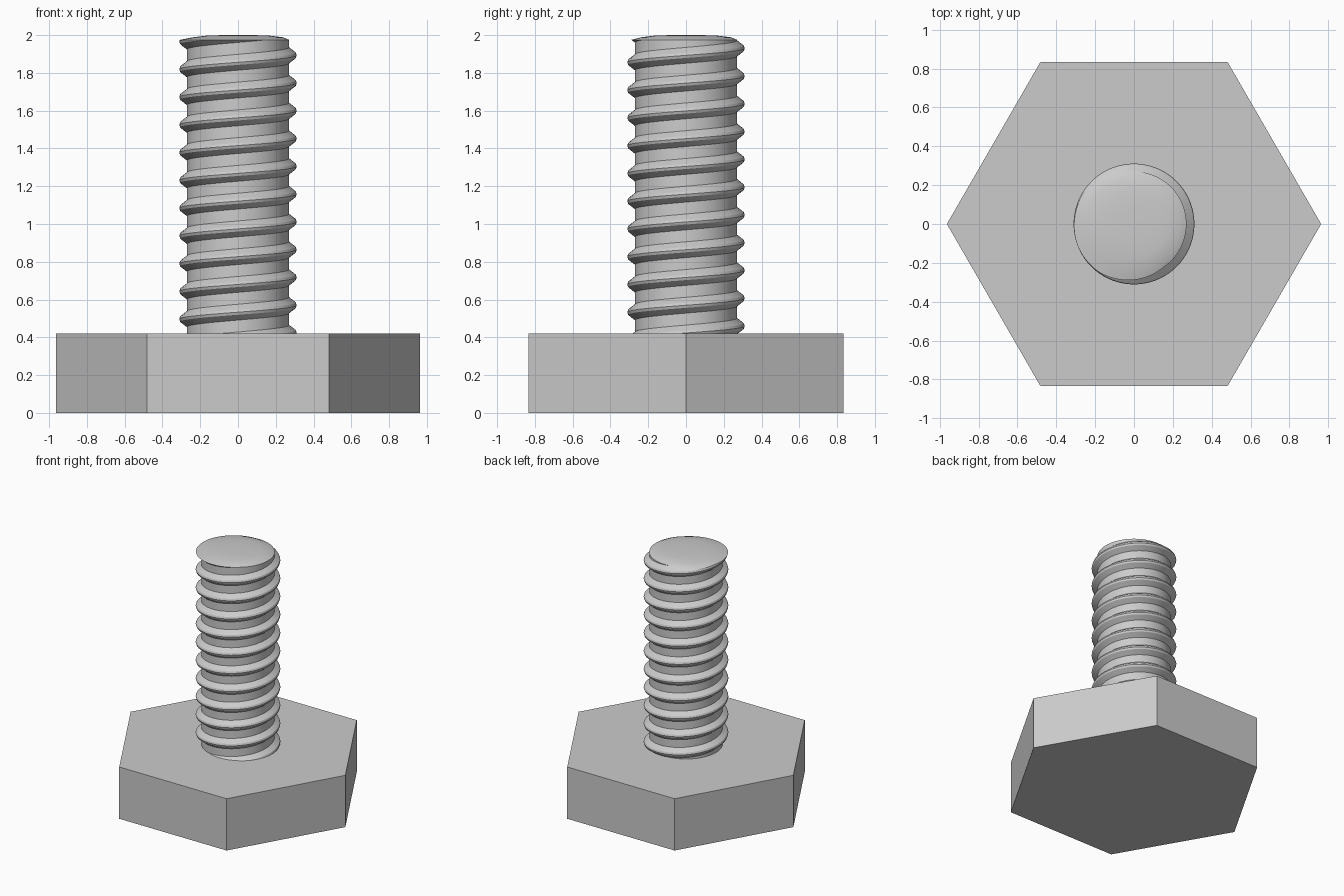
import bpy, bmesh
from math import sin, cos, pi, radians

if "Cube" in bpy.data.objects:
    bpy.data.objects.remove(bpy.data.objects["Cube"])

HEAD_R, HEAD_H = 0.963, 0.42
PITCH, SEGS = 0.147, 72
CREST_Z = 1.893                    # height of a crest on the +x side
BASE_Z, RIM_Z = 0.40, 1.975
# one tooth: (offset along the axis, radius)
TOOTH = [(-0.042, 0.27), (-0.014, 0.306), (0, 0.311), (0.014, 0.306), (0.042, 0.27)]

steel = bpy.data.materials.new("grey steel")
steel.use_nodes = True
grey = (0.6, 0.6, 0.6, 1)
steel.diffuse_color = grey
steel.node_tree.nodes["Principled BSDF"].inputs["Base Color"].default_value = grey


def finish(name, bm):
    bmesh.ops.recalc_face_normals(bm, faces=bm.faces)
    mesh = bpy.data.meshes.new(name)
    bm.to_mesh(mesh)
    bm.free()
    mesh.materials.append(steel)
    obj = bpy.data.objects.new(name, mesh)
    bpy.context.collection.objects.link(obj)
    return obj


def thread_radius(phase):
    """Radius at an axial distance from the nearest crest."""
    d = (phase + PITCH / 2) % PITCH - PITCH / 2
    for (a, ra), (b, rb) in zip(TOOTH, TOOTH[1:]):
        if a <= d <= b:
            return ra + (rb - ra) * (d - a) / (b - a)
    return TOOTH[0][1]


# hexagonal head
bm = bmesh.new()
bmesh.ops.create_cone(bm, cap_ends=True, segments=6, radius1=HEAD_R, radius2=HEAD_R, depth=HEAD_H)
bmesh.ops.translate(bm, verts=bm.verts, vec=(0, 0, HEAD_H / 2))
corner = max(v.co.x for v in bm.verts)
if corner < HEAD_R - 0.01:         # put a corner on the x axis
    for v in bm.verts:
        v.co.x, v.co.y = v.co.y, v.co.x
finish("hex_head", bm)

# threaded shank: helical rows, trimmed at the head and at the rim
bm = bmesh.new()
columns = []
for i in range(SEGS + 1):
    angle = 2 * pi * i / SEGS
    lead = CREST_Z + PITCH * i / SEGS
    column = []
    for turn in range(-12, 3):
        for offset, _ in TOOTH:
            z = min(max(lead + turn * PITCH + offset, BASE_Z), RIM_Z)
            r = thread_radius(z - lead)
            column.append(bm.verts.new((r * cos(angle), r * sin(angle), z)))
    # shallow domed end
    rim = thread_radius(RIM_Z - lead)
    for r, z in ((0.24, 1.988), (0.17, 1.997), (0.08, 2.0), (0, 2.0)):
        column.append(bm.verts.new((r * cos(angle), r * sin(angle), z)))
    columns.append(column)

for c, (left, right) in enumerate(zip(columns, columns[1:])):
    for k in range(len(left) - 1):
        bm.faces.new((left[k], right[k], right[k + 1], left[k + 1]))
# the last column sits one pitch up: drop collapsed rows and weld the seam
bmesh.ops.remove_doubles(bm, verts=bm.verts, dist=0.0002)
shank = finish("threaded_shank", bm)

bpy.ops.object.select_all(action="DESELECT")
shank.select_set(True)
bpy.context.view_layer.objects.active = shank
bpy.ops.object.shade_smooth_by_angle(angle=radians(30))
